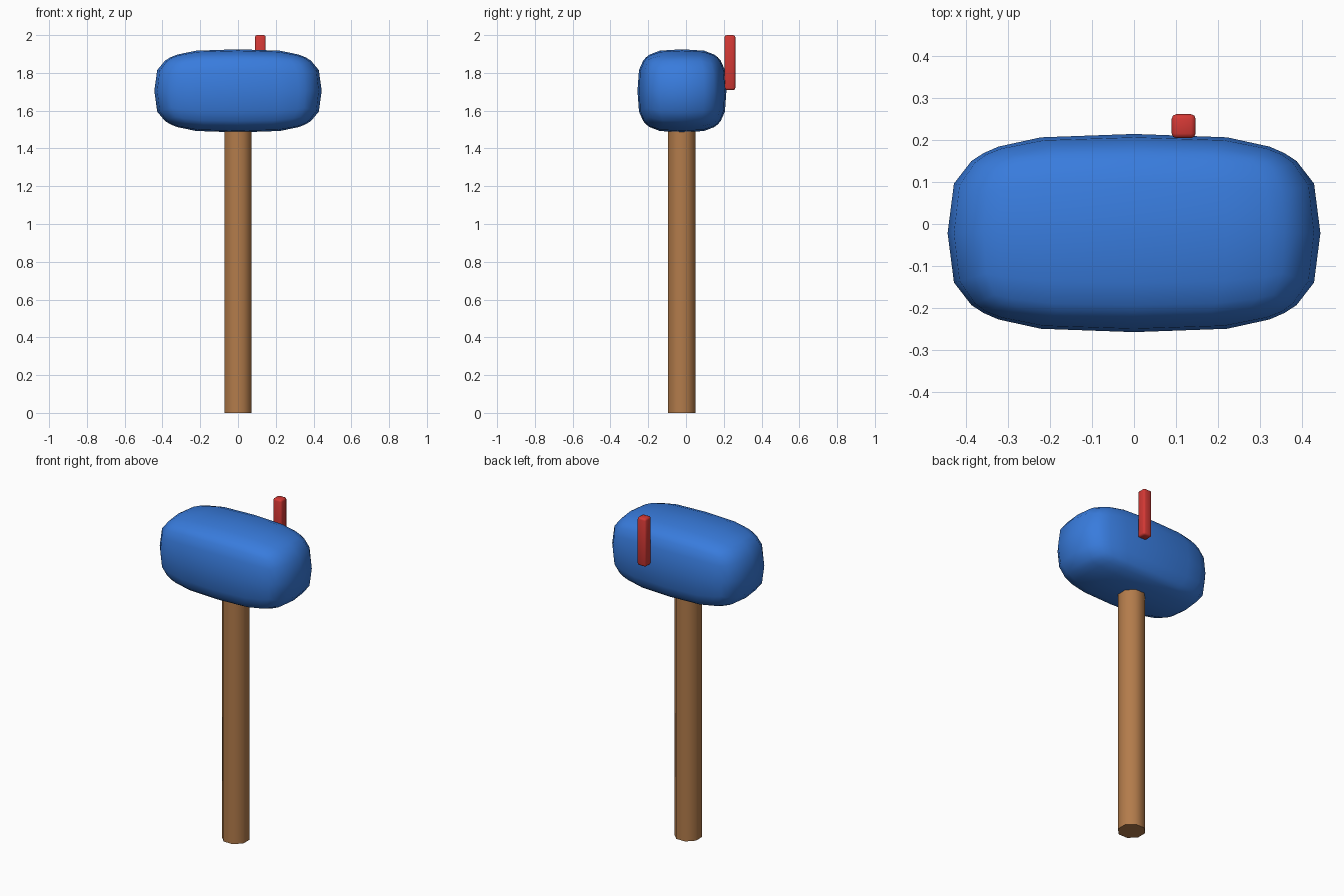
import bpy, bmesh, math
from mathutils import Vector

if "Cube" in bpy.data.objects:
    bpy.data.objects.remove(bpy.data.objects["Cube"])


def finish(name, bm, color, angle=None):
    bmesh.ops.recalc_face_normals(bm, faces=bm.faces)
    mesh = bpy.data.meshes.new(name)
    bm.to_mesh(mesh)
    bm.free()
    obj = bpy.data.objects.new(name, mesh)
    bpy.context.collection.objects.link(obj)
    mat = bpy.data.materials.new(name + "_paint")
    mat.diffuse_color = (*color, 1)
    mat.use_nodes = True
    mat.node_tree.nodes["Principled BSDF"].inputs["Base Color"].default_value = mat.diffuse_color
    mesh.materials.append(mat)
    bpy.ops.object.select_all(action='DESELECT')
    obj.select_set(True)
    bpy.context.view_layer.objects.active = obj
    if angle is None:
        bpy.ops.object.shade_smooth()
    else:
        bpy.ops.object.shade_smooth_by_angle(angle=math.radians(angle))
    return obj


# Mailbox body: cube grid inflated into a soft rounded box
center, half = Vector((0, -0.0215, 1.705)), (0.443, 0.2355, 0.22)
steps = [0, 0.517, 0.834, 1]
power = 3.23
bm = bmesh.new()
bmesh.ops.create_cube(bm, size=2)
bmesh.ops.subdivide_edges(bm, edges=bm.edges[:], cuts=5, use_grid_fill=True)
for v in bm.verts:
    p = [math.copysign(steps[round(abs(c) * 3)], c) for c in v.co]
    norm = sum(abs(c) ** power for c in p) ** (1 / power)
    v.co = center + Vector([c / norm * h for c, h in zip(p, half)])
finish("mailbox_body", bm, (0.04, 0.2, 0.72))

# Eight-sided wooden post
bm = bmesh.new()
radius = 0.0725 / math.cos(math.pi / 8)
ring = [bm.verts.new((radius * math.cos(math.pi / 8 + i * math.pi / 4),
                      -0.0215 + radius * math.sin(math.pi / 8 + i * math.pi / 4), 0))
        for i in range(8)]
base = bm.faces.new(ring)
top = bmesh.ops.extrude_face_region(bm, geom=[base])
bmesh.ops.translate(bm, vec=(0, 0, 1.5),
                    verts=[g for g in top["geom"] if isinstance(g, bmesh.types.BMVert)])
if not base.is_valid:
    bm.faces.new(ring)
finish("post", bm, (0.45, 0.2, 0.07), 50)

# Signal flag: slim bar with softened edges
bm = bmesh.new()
bmesh.ops.create_cube(bm, size=1)
for v in bm.verts:
    v.co = Vector((0.118 + v.co.x * 0.057, 0.2325 + v.co.y * 0.057, 1.8545 + v.co.z * 0.291))
bmesh.ops.bevel(bm, geom=bm.edges[:], offset=0.011, segments=2, profile=0.5, affect='EDGES')
finish("signal_flag", bm, (0.65, 0.04, 0.035))
